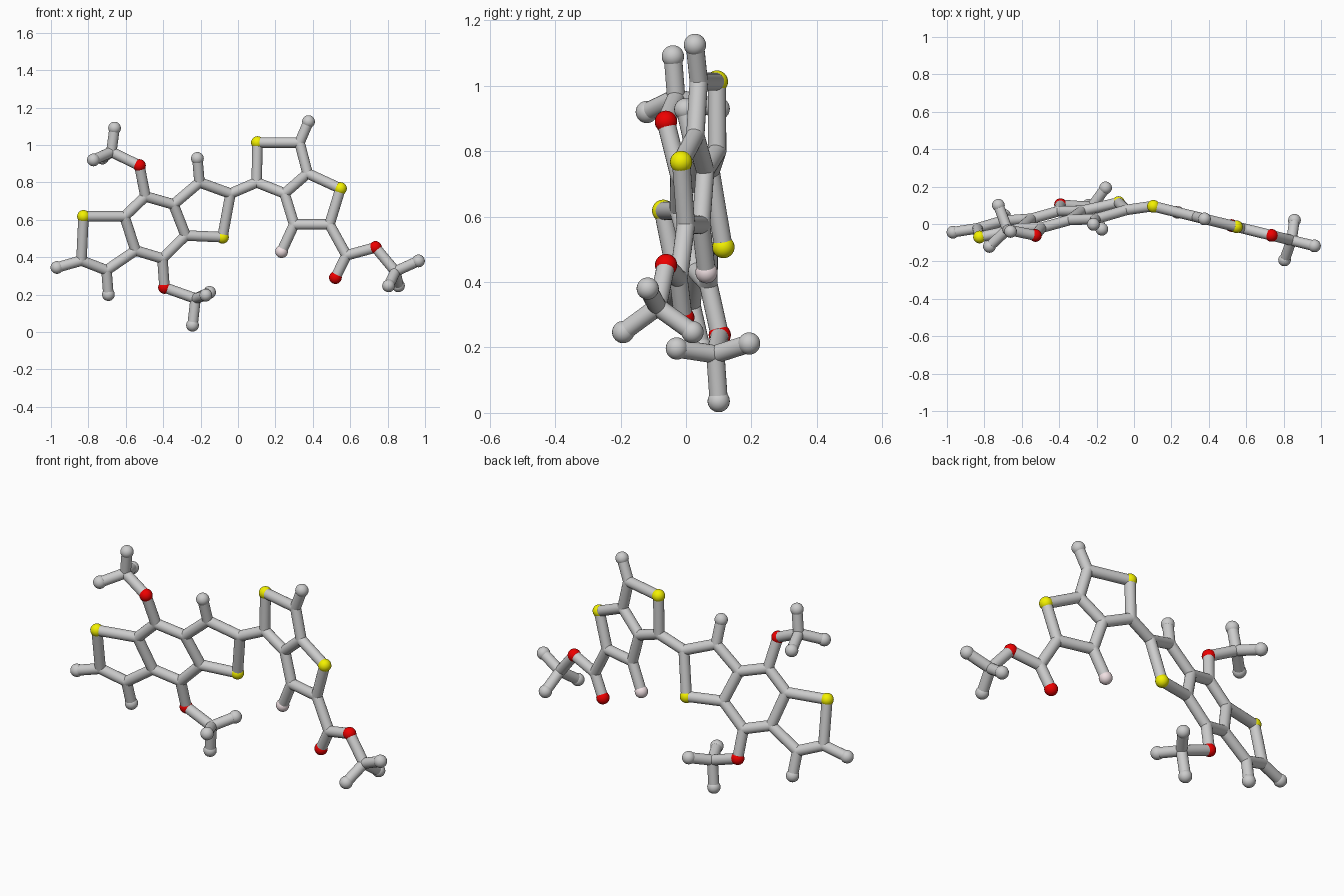
import bpy, bmesh
from mathutils import Vector, Matrix

if "Cube" in bpy.data.objects:
    bpy.data.objects.remove(bpy.data.objects["Cube"])

R_ATOM, R_BOND = 0.034, 0.028

def material(name, rgb):
    m = bpy.data.materials.new(name)
    m.diffuse_color = (*rgb, 1)
    m.use_nodes = True
    m.node_tree.nodes["Principled BSDF"].inputs["Base Color"].default_value = m.diffuse_color
    return m

MATS = {'S': material('yellow', (0.9, 0.88, 0.0)),
        'O': material('red', (0.85, 0.0, 0.0)),
        'F': material('pink', (0.88, 0.75, 0.77))}
NAMES = {'S': 'sulfur_ball', 'O': 'oxygen_ball', 'F': 'fluorine_ball',
         'H': 'hydrogen_ball', 'C': 'carbon_joint'}

# Planar atoms as (x, z); the depth y comes from the tilt of each flat half
left = {
    'S1': (-.826, .618), 'Ca': (-.837, .382), 'Ha': (-.968, .345),
    'Cb': (-.703, .33), 'Hb': (-.693, .20), 'Cc': (-.548, .436),
    'Cd': (-.607, .618), 'Ce': (-.495, .725), 'O1': (-.527, .89),
    'Cf': (-.345, .682), 'Cg': (-.28, .516), 'Ch': (-.404, .393),
    'O2': (-.393, .238), 'Ci': (-.206, .80), 'Hi': (-.217, .928),
    'Cj': (-.04, .74), 'S2': (-.083, .507)}
right = {
    'Ck': (.10, .80), 'S3': (.104, 1.013), 'Cl': (.329, 1.013),
    'Hl': (.377, 1.125), 'Cm': (.372, .848), 'Cn': (.249, .741),
    'Co': (.30, .575), 'F1': (.233, .43), 'Cp': (.489, .575),
    'S4': (.548, .767), 'Cq': (.58, .41), 'O4': (.521, .291),
    'O3': (.735, .452), 'Cz': (.842, .324)}
atoms = {n: Vector((x, .238 + .217 * x - .208 * z, z)) for n, (x, z) in left.items()}
atoms.update({n: Vector((x, .12 - .246 * x, z)) for n, (x, z) in right.items()})

# Methyl ends, out of plane
for n, p in {
    'Cx': (-.677, -.03, .963), 'Hx1': (-.66, -.04, 1.09), 'Hx2': (-.773, -.12, .92),
    'Hx3': (-.725, .10, .93),
    'Cy': (-.227, .09, .179), 'Hy1': (-.243, .10, .036), 'Hy2': (-.152, .193, .212),
    'Hy3': (-.172, -.028, .197),
    'Hz1': (.965, -.117, .38), 'Hz2': (.805, -.192, .247), 'Hz3': (.858, .02, .247),
}.items():
    atoms[n] = Vector(p)

# Chains of bonded atoms
chains = ['S1 Ca Cb Cc Cd S1', 'Cd Ce Cf Cg Ch Cc', 'Cf Ci Cj S2 Cg', 'Ca Ha', 'Cb Hb',
          'Ci Hi', 'Ce O1 Cx', 'Ch O2 Cy', 'Cj Ck S3 Cl Cm Cn Ck', 'Cm S4 Cp Co Cn',
          'Cl Hl', 'Co F1', 'Cp Cq O3 Cz', 'Cq O4']
chains += [f'C{m} H{m}{i}' for m in 'xyz' for i in (1, 2, 3)]

def finish(bm, name, mat=None):
    for f in bm.faces:
        f.smooth = True
    me = bpy.data.meshes.new(name)
    bm.to_mesh(me)
    bm.free()
    if mat:
        me.materials.append(mat)
    bpy.context.collection.objects.link(bpy.data.objects.new(name, me))

# Atoms
for n, p in atoms.items():
    kind = n[0]
    bm = bmesh.new()
    bmesh.ops.create_uvsphere(bm, u_segments=24, v_segments=16,
                              radius=R_BOND if kind == 'C' else R_ATOM,
                              matrix=Matrix.Translation(p))
    finish(bm, NAMES[kind], MATS.get(kind))

# Bonds
for chain in chains:
    ids = chain.split()
    for a, b in zip(ids, ids[1:]):
        p, q = atoms[a], atoms[b]
        d = q - p
        rot = d.to_track_quat('Z', 'Y').to_matrix().to_4x4()
        bm = bmesh.new()
        bmesh.ops.create_cone(bm, cap_ends=False, segments=20, radius1=R_BOND,
                              radius2=R_BOND, depth=d.length,
                              matrix=Matrix.Translation((p + q) / 2) @ rot)
        finish(bm, 'bond_rod')
